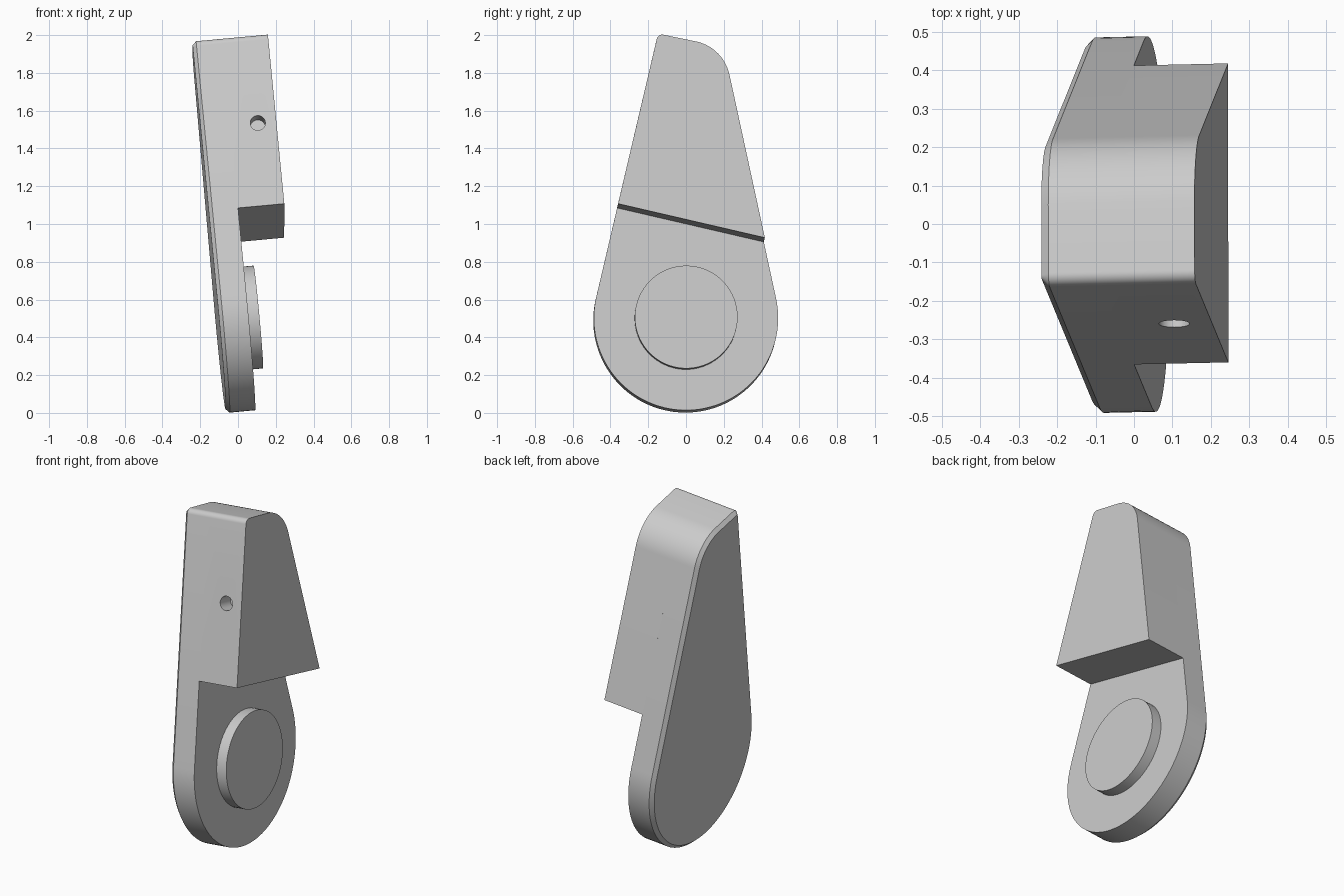
import bpy, bmesh
from math import radians, cos, sin
from mathutils import Vector, Matrix

cube = bpy.data.objects.get("Cube")
if cube:
    bpy.data.objects.remove(cube, do_unlink=True)

grey = bpy.data.materials.new("light grey")
grey.use_nodes = True
grey.diffuse_color = (0.6, 0.6, 0.6, 1)
grey.node_tree.nodes["Principled BSDF"].inputs["Base Color"].default_value = (0.6, 0.6, 0.6, 1)


def place(y, z, h):
    """Point (y, z) on the leaning face, raised h along its normal."""
    return Vector((0.092 - 0.022 * y - 0.092 * z + h, y + 0.022 * h, z + 0.092 * h))


def arc(y, z, r, a0, a1, steps):
    angles = [radians(a0 + (a1 - a0) * i / steps) for i in range(steps + 1)]
    return [(y + r * cos(a), z + r * sin(a)) for a in angles]


def top_arcs(inset=0):
    """Large rounded corner, then the small one."""
    return (arc(0, 1.719, 0.23 - inset, 12.3, 76.8, 20)
            + arc(-0.131, 1.95, 0.03 - inset, 76.8, 166.9, 10))


def outline(inset=0):
    """Teardrop outline; the arcs meet along tangent lines."""
    return arc(0, 0.502, 0.488 - inset, 166.9, 372.3, 64) + top_arcs(inset)


def finish(bm, name):
    bmesh.ops.recalc_face_normals(bm, faces=bm.faces)
    mesh = bpy.data.meshes.new(name)
    bm.to_mesh(mesh)
    bm.free()
    mesh.materials.append(grey)
    obj = bpy.data.objects.new(name, mesh)
    bpy.context.collection.objects.link(obj)
    return obj


def loft(name, layers):
    """Join equal-length outlines at given heights and cap both ends."""
    bm = bmesh.new()
    rings = [[bm.verts.new(place(y, z, h)) for y, z in pts] for pts, h in layers]
    for a, b in zip(rings, rings[1:]):
        for i in range(len(a)):
            j = (i + 1) % len(a)
            bm.faces.new((a[i], a[j], b[j], b[i]))
    bm.faces.new(rings[0])
    bm.faces.new(rings[-1])
    return finish(bm, name)


# Back plate with chamfered rear rim
plate = loft("back_plate", [(outline(0.02), -0.155), (outline(), -0.135), (outline(), 0)])

# Thick upper block with the slanted step underneath
block_outline = [(-0.365, 1.085), (0.412, 0.905)] + top_arcs()
block = loft("upper_block", [(block_outline, 0), (block_outline, 0.245)])

# Round boss on the lower face
disc = arc(0, 0.502, 0.272, 0, 355, 71)
boss = loft("round_boss", [(disc, -0.01), (disc, 0.062)])

# Blind hole drilled square into the sloping front side
mouth = place(-0.263, 1.5215, 0.147)
axis = (place(0.974, -0.227, 0) - place(0, 0, 0)).normalized()
bm = bmesh.new()
bmesh.ops.create_cone(bm, cap_ends=True, segments=32, radius1=0.04, radius2=0.04, depth=0.2,
                      matrix=Matrix.Translation(mouth) @ axis.to_track_quat('Z', 'Y').to_matrix().to_4x4())
cutter = finish(bm, "hole_cutter")
cutter.hide_render = True
cut = block.modifiers.new("hole", 'BOOLEAN')
cut.operation = 'DIFFERENCE'
cut.solver = 'EXACT'
cut.object = cutter
bpy.context.view_layer.objects.active = block
bpy.ops.object.modifier_apply(modifier=cut.name)
bpy.data.objects.remove(cutter, do_unlink=True)

# Smooth curved walls, keep edges crisp
bpy.ops.object.select_all(action='DESELECT')
for obj in (plate, block, boss):
    obj.select_set(True)
bpy.ops.object.shade_smooth_by_angle(angle=radians(25))
